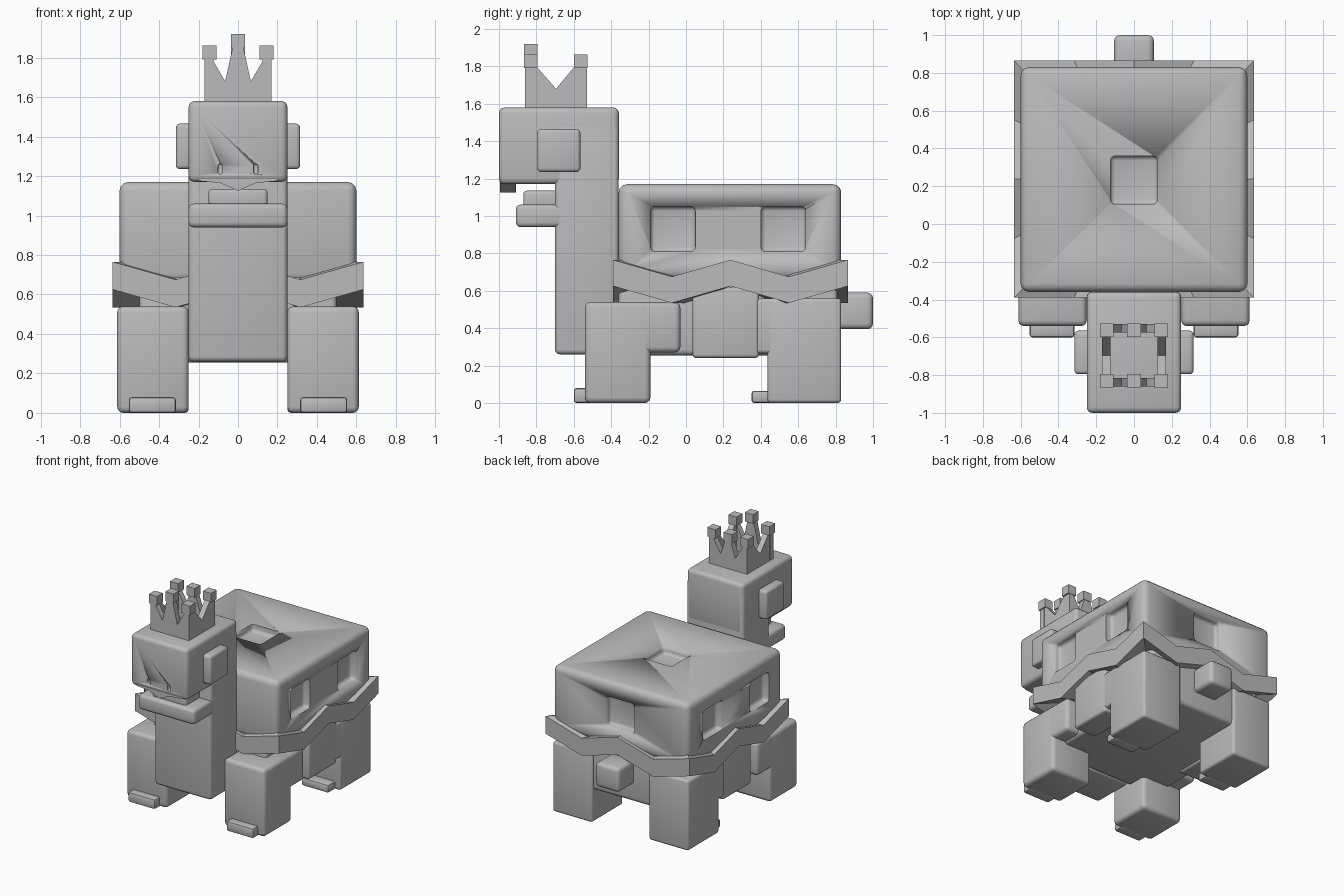
import bpy, bmesh
from mathutils import Vector

if "Cube" in bpy.data.objects:
    bpy.data.objects.remove(bpy.data.objects["Cube"])

grey = bpy.data.materials.new("light grey")
grey.diffuse_color = (0.5, 0.5, 0.5, 1)
grey.use_nodes = True
grey.node_tree.nodes["Principled BSDF"].inputs["Base Color"].default_value = grey.diffuse_color


def finish(name, bm, smooth=True):
    """Turn a bmesh into a named, coloured object."""
    bmesh.ops.recalc_face_normals(bm, faces=bm.faces)
    me = bpy.data.meshes.new(name)
    bm.to_mesh(me)
    bm.free()
    me.materials.append(grey)
    ob = bpy.data.objects.new(name, me)
    bpy.context.collection.objects.link(ob)
    if smooth:
        bpy.ops.object.select_all(action='DESELECT')
        ob.select_set(True)
        bpy.context.view_layer.objects.active = ob
        bpy.ops.object.shade_smooth_by_angle(angle=0.6)
    return ob


def box(name, x, y, z, bevel=0.03, seg=3):
    """Rounded box from min/max ranges on each axis."""
    bm = bmesh.new()
    bmesh.ops.create_cube(bm, size=1)
    for v in bm.verts:
        v.co = Vector([r[0] if c < 0 else r[1] for c, r in zip(v.co, (x, y, z))])
    if bevel:
        bmesh.ops.bevel(bm, geom=bm.edges[:], offset=bevel, segments=seg,
                        profile=0.5, affect='EDGES', clamp_overlap=True)
    return finish(name, bm, bool(bevel))


def prism(name, pts, lo, hi, axis):
    """Extrude a flat profile along x or y; profile is (other axis, z)."""
    bm = bmesh.new()
    place = (lambda p, t: (t, p[0], p[1])) if axis == 'x' else (lambda p, t: (p[0], t, p[1]))
    face = bm.faces.new([bm.verts.new(place(p, lo)) for p in pts])
    ext = bmesh.ops.extrude_face_region(bm, geom=[face])
    step = (hi - lo, 0, 0) if axis == 'x' else (0, hi - lo, 0)
    bmesh.ops.translate(bm, vec=step, verts=[e for e in ext['geom'] if isinstance(e, bmesh.types.BMVert)])
    return finish(name, bm, False)


def cut(target, cutters):
    """Subtract helper objects and remove them."""
    for c in cutters:
        m = target.modifiers.new("cut", 'BOOLEAN')
        m.operation, m.solver, m.object = 'DIFFERENCE', 'EXACT', c
        c.hide_render = True
        bpy.context.view_layer.objects.active = target
        bpy.ops.object.modifier_apply(modifier=m.name)
        bpy.data.objects.remove(c)


# Shell with recessed square windows
shell = box("shell", (-.6, .6), (-.36, .83), (.66, 1.17), .045)
holes = [box("window_cutter", (-.125, .125), (.105, .36), (1.115, 1.4), .025),
         box("window_cutter", (-.125, .125), (.775, 1.0), (.81, 1.05), .025)]
for s in (-1, 1):
    for y in (-.07, .52):
        holes.append(box("window_cutter", sorted((s * .545, s * .8)),
                         (y - .12, y + .12), (.81, 1.05), .025))
cut(shell, holes)

# Zigzag band around the shell: four mitred sides
bm = bmesh.new()
cy, hx, hy, depth = .2375, .635, .6275, .2
rings = []
corners = [(-1, -1), (1, -1), (1, 1), (-1, 1)]
for i, a in enumerate(corners):
    b = corners[(i + 1) % 4]
    for k in range(4):
        t = k / 4
        ux, uy = a[0] + (b[0] - a[0]) * t, a[1] + (b[1] - a[1]) * t
        z0, z1 = (.535, .675) if k % 2 else (.625, .765)
        outer = (ux * hx, cy + uy * hy)
        inner = (ux * (hx - depth), cy + uy * (hy - depth))
        rings.append([bm.verts.new((*p, z)) for p, z in
                      ((outer, z0), (outer, z1), (inner, z1), (inner, z0))])
for r, q in zip(rings, rings[1:] + rings[:1]):
    for j in range(4):
        bm.faces.new((r[j], q[j], q[(j + 1) % 4], r[(j + 1) % 4]))
finish("zigzag_band", bm, False)

# Lower body and tail
box("lower_body", (-.5, .5), (-.36, .81), (.255, .7), .03)
box("tail", (-.105, .105), (.78, 1.0), (.395, .59), .03)

# Legs, toes and side panels, mirrored
for s, side in ((-1, "left"), (1, "right")):
    def sx(a, b):
        return sorted((s * a, s * b))
    box("front_leg_" + side, sx(.25, .612), (-.54, -.19), (0, .54), .03)
    box("front_thigh_" + side, sx(.251, .611), (-.53, -.03), (.27, .539), .03)
    box("front_toe_" + side, sx(.315, .553), (-.6, -.5), (0, .08), .015, 2)
    box("hind_leg_" + side, sx(.25, .6), (.435, .83), (0, .56), .02)
    box("hind_thigh_" + side, sx(.251, .599), (.3, .82), (.265, .559), .02)
    box("hind_toe_" + side, sx(.315, .553), (.35, .46), (0, .065), .015, 2)
    box("side_panel_" + side, sx(.4, .603), (.035, .39), (.24, .62), .02)
    box("eye_" + side, sx(.2, .315), (-.795, -.565), (1.235, 1.465), .02)

# Neck, head and jaw
box("neck", (-.25, .25), (-.7, -.36), (.26, 1.5), .025)
head = box("head", (-.25, .25), (-1.0, -.359), (1.17, 1.58), .03)
cut(head, [box("nostril_cutter", (x - .012, x + .012), (-1.1, -.97), (1.21, 1.262), .011)
           for x in (-.09, .09)])
box("lower_jaw", (-.25, .25), (-.91, -.65), (.94, 1.06), .025)
box("tongue", (-.15, .15), (-.87, -.65), (1.03, 1.135), .02)
prism("beak", [(-.2, 1.2), (-.2, 1.175), (-.09, 1.165), (0, 1.125),
               (.09, 1.165), (.2, 1.175), (.2, 1.2)], -.995, -.91, 'y')

# Crown walls with points
def crown_profile(w, mid):
    half = [(-w, 1.56), (-w, 1.8), (-w + .035, 1.8), (-.065, 1.68), (-.025, mid)]
    return half + [(-x, z) for x, z in reversed(half)]


prism("crown_front", crown_profile(.17, 1.86), -.86, -.815, 'y')
prism("crown_back", crown_profile(.17, 1.8), -.575, -.53, 'y')
for s in (-1, 1):
    prism("crown_side", [(-.859, 1.56), (-.859, 1.8), (-.8, 1.8), (-.695, 1.68),
                         (-.595, 1.8), (-.531, 1.8), (-.531, 1.56)],
          s * .169, s * .125, 'x')

# Cubes on the crown points
for x in (-.145, 0, .145):
    for y in (-.83, -.563):
        z = 1.848 if x == 0 and y < -.7 else 1.79
        box("crown_cube", (x - .036, x + .036), (y - .036, y + .036), (z, z + .072), 0)
